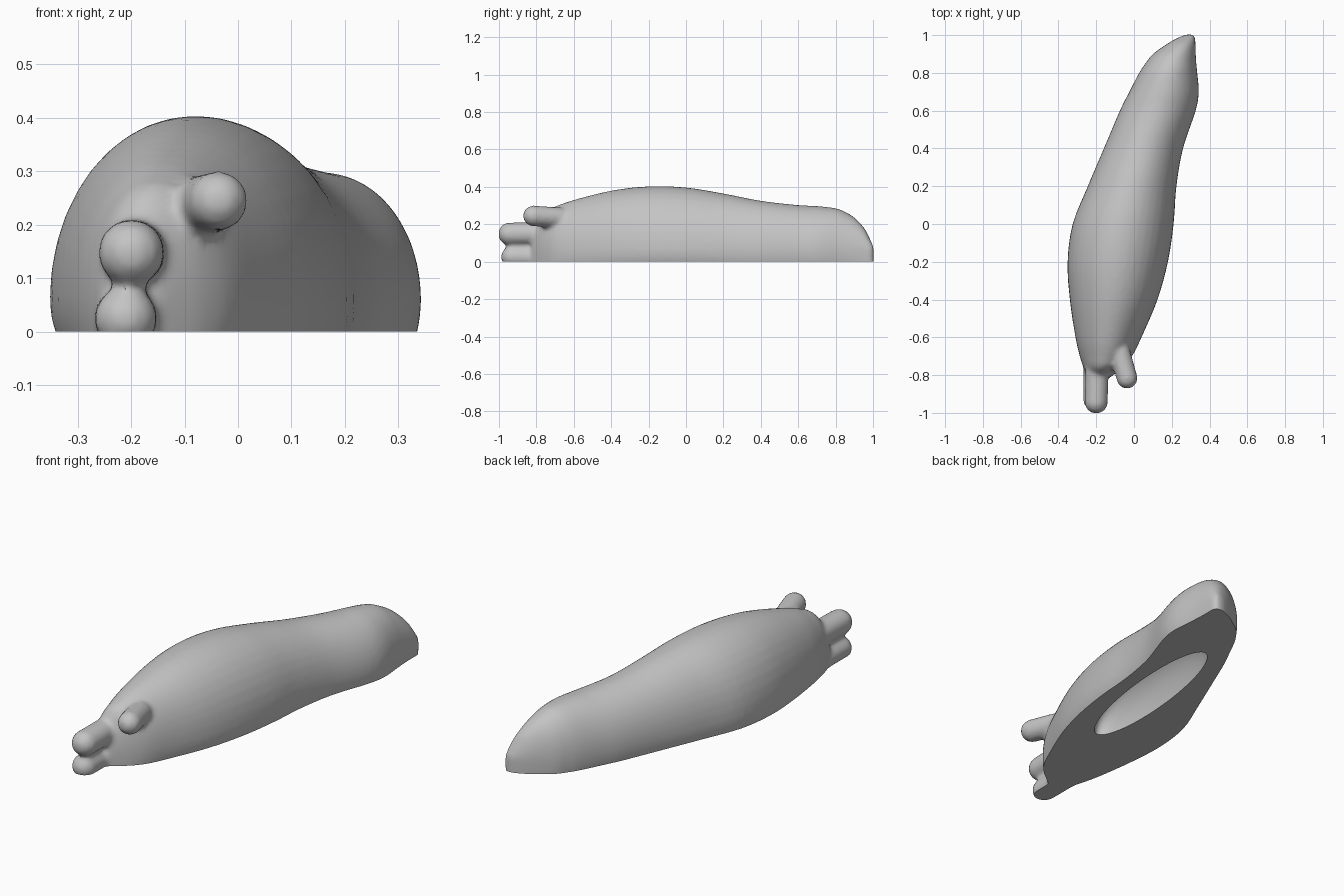
import bpy, bmesh, math
from mathutils import Vector, Matrix

if "Cube" in bpy.data.objects:
    bpy.data.objects.remove(bpy.data.objects["Cube"])

# Body stations: y, left x, right x, top z
STATIONS = [
    (-.825, -.215, -.145, .11), (-.80, -.25, -.11, .20), (-.76, -.268, -.06, .265),
    (-.70, -.287, -.01, .295), (-.60, -.31, .04, .33), (-.40, -.34, .125, .38),
    (-.20, -.352, .18, .403), (0, -.325, .21, .397), (.20, -.245, .225, .365),
    (.40, -.16, .26, .326), (.60, -.075, .327, .303), (.70, -.025, .343, .298),
    (.80, .027, .335, .286), (.85, .06, .33, .267), (.90, .10, .327, .237),
    (.95, .17, .325, .185), (.98, .22, .324, .13), (1.003, .275, .318, .08),
]
MID_Z, DEPTH, SEG = .06, .22, 40


def spline(points, steps):
    """Smooth curve through the points."""
    pts = [Vector(p) for p in points]
    pts = [2 * pts[0] - pts[1]] + pts + [2 * pts[-1] - pts[-2]]
    out = []
    for a, b, c, d in zip(pts, pts[1:], pts[2:], pts[3:]):
        for i in range(steps):
            t = i / steps
            out.append(.5 * (2 * b + (c - a) * t + (2 * a - 5 * b + 4 * c - d) * t * t
                             + (3 * b - a - 3 * c + d) * t ** 3))
    return out + [pts[-2]]


def add_body(bm):
    rings = []
    for y, left, right, top in spline(STATIONS, 4):
        ring = []
        for i in range(SEG):
            a = 2 * math.pi * i / SEG
            h = (top - MID_Z) if math.sin(a) > 0 else DEPTH
            ring.append(bm.verts.new(((left + right) / 2 + (right - left) / 2 * math.cos(a),
                                      y, MID_Z + h * math.sin(a))))
        rings.append(ring)
    for r, s in zip(rings, rings[1:]):
        for i in range(SEG):
            j = (i + 1) % SEG
            bm.faces.new((r[i], r[j], s[j], s[i]))
    bm.faces.new(rings[0])
    bm.faces.new(rings[-1])


def add_tentacle(bm, root, tip, radius):
    """Rounded rod between two centres."""
    root, tip = Vector(root), Vector(tip)
    turn = (tip - root).to_track_quat('Z', 'Y')
    verts = bmesh.ops.create_uvsphere(bm, u_segments=24, v_segments=15, radius=radius)['verts']
    for v in verts:
        v.co = turn @ v.co + (tip if v.co.z > 0 else root)


def new_object(name, bm):
    bmesh.ops.recalc_face_normals(bm, faces=bm.faces)
    mesh = bpy.data.meshes.new(name)
    bm.to_mesh(mesh)
    bm.free()
    ob = bpy.data.objects.new(name, mesh)
    bpy.context.collection.objects.link(ob)
    return ob


# Body with its three feelers
bm = bmesh.new()
add_body(bm)
add_tentacle(bm, (-.195, -.74, .15), (-.20, -.942, .148), .062)
add_tentacle(bm, (-.21, -.74, .025), (-.21, -.930, .025), .059)
add_tentacle(bm, (-.075, -.68, .235), (-.037, -.816, .245), .056)
body = new_object("slug_body", bm)

# Cutter that flattens the foot
bm = bmesh.new()
bmesh.ops.create_cube(bm, size=4, matrix=Matrix.Translation((0, 0, -2)))
floor = new_object("foot_cutter", bm)

# Cutter for the long hollow under the foot
bm = bmesh.new()
bmesh.ops.create_uvsphere(bm, u_segments=48, v_segments=32, radius=1,
                          matrix=Matrix.LocRotScale(Vector((.027, .16, 0)),
                                                    Matrix.Rotation(-.12, 3, 'Z'),
                                                    Vector((.11, .475, .2))))
hollow = new_object("hollow_cutter", bm)

# Fuse, soften, then cut
fuse = body.modifiers.new("fuse", 'REMESH')
fuse.mode = 'VOXEL'
fuse.voxel_size = .012
soft = body.modifiers.new("soften", 'SMOOTH')
soft.factor, soft.iterations = .5, 7
for cutter in (floor, hollow):
    cutter.hide_render = True
    cutter.hide_set(True)
    cut = body.modifiers.new(cutter.name, 'BOOLEAN')
    cut.operation, cut.object, cut.solver = 'DIFFERENCE', cutter, 'EXACT'
bpy.context.view_layer.update()
deps = bpy.context.evaluated_depsgraph_get()
result = bpy.data.meshes.new_from_object(body.evaluated_get(deps))
body.modifiers.clear()
body.data = result
for cutter in (floor, hollow):
    bpy.data.objects.remove(cutter)

# Colour and shading
grey = bpy.data.materials.new("plain_grey")
grey.diffuse_color = (.55, .55, .55, 1)
grey.use_nodes = True
grey.node_tree.nodes["Principled BSDF"].inputs["Base Color"].default_value = grey.diffuse_color
body.data.materials.clear()
body.data.materials.append(grey)
for p in body.data.polygons:
    p.material_index = 0
bpy.context.view_layer.objects.active = body
body.select_set(True)
bpy.ops.object.shade_smooth_by_angle(angle=math.radians(40))
